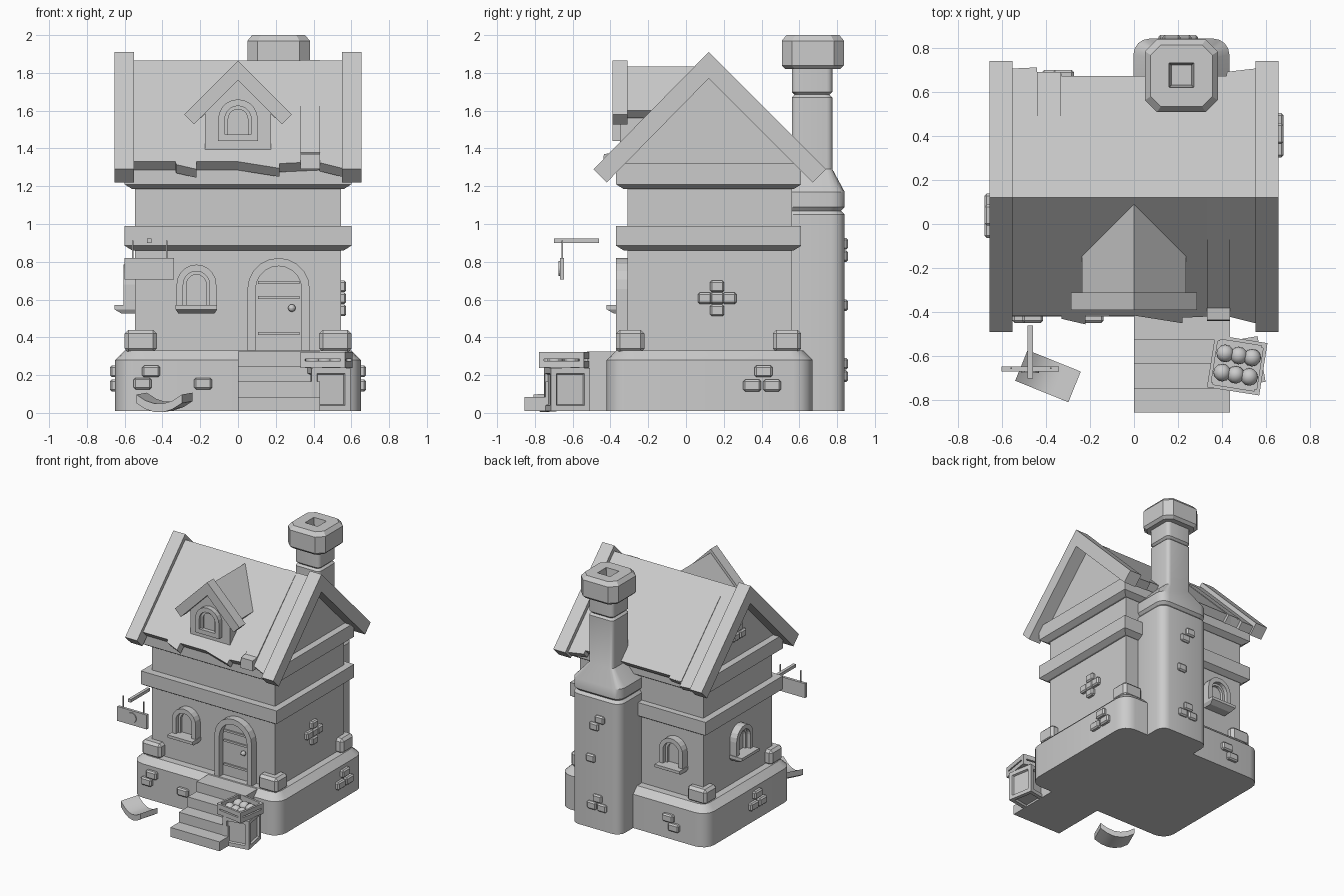
import bpy, bmesh
from math import sin, cos, pi, radians
from mathutils import Matrix, Vector

if "Cube" in bpy.data.objects:
    bpy.data.objects.remove(bpy.data.objects["Cube"])


def loft(name, rings, mat=None, smooth=False):
    """Skin a list of equal-length point rings and cap both ends."""
    bm = bmesh.new()
    vs = [[bm.verts.new(p) for p in r] for r in rings]
    n = len(vs[0])
    for a, b in zip(vs, vs[1:]):
        for i in range(n):
            j = (i + 1) % n
            bm.faces.new((a[i], a[j], b[j], b[i]))
    bm.faces.new(vs[0][::-1])
    bm.faces.new(vs[-1])
    bmesh.ops.recalc_face_normals(bm, faces=bm.faces)
    me = bpy.data.meshes.new(name)
    bm.to_mesh(me)
    bm.free()
    ob = bpy.data.objects.new(name, me)
    bpy.context.collection.objects.link(ob)
    if mat:
        me.transform(mat)
    if smooth:
        bpy.context.view_layer.objects.active = ob
        bpy.ops.object.select_all(action='DESELECT')
        ob.select_set(True)
        bpy.ops.object.shade_smooth_by_angle(angle=radians(35))
    return ob


def ring(x0, x1, y0, y1, z, r=0.0, seg=4):
    """Rectangle at height z with rounded corners."""
    if r == 0:
        return [(x0, y0, z), (x1, y0, z), (x1, y1, z), (x0, y1, z)]
    pts = []
    for k, (cx, cy) in enumerate([(x1 - r, y1 - r), (x0 + r, y1 - r), (x0 + r, y0 + r), (x1 - r, y0 + r)]):
        for s in range(seg + 1):
            a = (k + s / seg) * pi / 2
            pts.append((cx + r * cos(a), cy + r * sin(a), z))
    return pts


def prism(name, pts, axis, a, b, mat=None):
    """Extrude a 2D profile along x (pts are y,z) or along y (pts are x,z)."""
    put = (lambda p, d: (d, p[0], p[1])) if axis == 'x' else (lambda p, d: (p[0], d, p[1]))
    return loft(name, [[put(p, d) for p in pts] for d in (a, b)], mat)


def box(name, x0, x1, y0, y1, z0, z1, mat=None, bevel=0.0):
    ob = loft(name, [ring(x0, x1, y0, y1, z0), ring(x0, x1, y0, y1, z1)], mat)
    if bevel:
        m = ob.modifiers.new('bevel', 'BEVEL')
        m.width, m.segments = bevel, 1
    return ob


def turn(deg, x=0, y=0, z=0):
    return Matrix.Translation((x, y, z)) @ Matrix.Rotation(radians(deg), 4, 'Z')


# Stone base, walls and timber bands
loft('stone_base', [ring(-.65 + i, .65 - i, -.42 + i, .67 - i, z, .1 - i * .6)
                    for z, i in ((.01, 0), (.28, 0), (.33, .05))], smooth=True)
box('walls', -.545, .545, -.31, .56, .32, 1.3)
for name, z0, z1 in (('middle_band', .86, .99), ('top_band', 1.185, 1.32)):
    loft(name, [ring(-.56, .56, -.33, .57, z0), ring(-.6, .6, -.37, .61, z0 + .025),
                ring(-.6, .6, -.37, .61, z1)])
for sx in (-1, 1):
    for y0, y1 in ((-.37, -.22), (.46, .61)):
        xa, xb = sorted((sx * .43, sx * .6))
        box('corner_block', xa, xb, y0, y1, .32, .44, bevel=.02)

# Gable and roof slabs with uneven eaves
prism('gable', [(-.36, 1.31), (.12, 1.79), (.6, 1.31)], 'x', -.545, .545)


def roof_slab(name, side, stations, lift=0.0, t=.045):
    rings = []
    for x, d in stations:
        top = 1.865 + lift
        rings.append([(x, .12, top), (x, .12 + side * d, top - d),
                      (x, .12 + side * (d - t), top - d - t), (x, .12, top - 2 * t)])
    return loft(name, rings)


roof_slab('front_roof', -1, [(-.55, .535), (-.33, .535), (-.329, .55), (-.22, .575), (-.219, .535), (0, .535),
                             (.22, .57), (.221, .545), (.43, .535), (.431, .54), (.55, .57)])
roof_slab('back_roof', 1, [(-.55, .585), (-.44, .59), (-.439, .57), (-.33, .565), (-.329, .55), (.42, .55),
                           (.421, .57), (.55, .585)])
prism('front_roof_plank', [(.12, 1.868), (-.38, 1.378), (-.435, 1.37), (-.44, 1.29), (-.40, 1.29), (.12, 1.80)],
      'x', .33, .435)
prism('back_roof_plank', [(.19, 1.80), (.69, 1.303), (.65, 1.26), (.19, 1.72)], 'x', -.44, -.33)
for sx in (-1, 1):
    prism('barge_board', [(.12, 1.91), (.74, 1.29), (.67, 1.22), (.12, 1.77), (-.42, 1.22), (-.49, 1.29)],
          'x', sx * .55, sx * .655)

# Dormer
prism('dormer_body', [(-.175, 1.395), (.175, 1.395), (.175, 1.62), (0, 1.79), (-.175, 1.62)], 'y', -.35, .05)


def chevron(apex, w, t):
    return [(0, apex), (w, apex - w), (w - t / 2, apex - w - t / 2), (0, apex - t),
            (t / 2 - w, apex - w - t / 2), (-w, apex - w)]


prism('dormer_roof', chevron(1.835, .235, .08), 'y', -.32, .1)
prism('dormer_barge_board', chevron(1.865, .285, .105), 'y', -.39, -.31)


# Arched openings, built facing -y at distance d and turned to each wall
def arch(u, w, z0, spring, seg=10):
    return [(u - w, z0)] + [(u - w * cos(pi * i / seg), spring + w * sin(pi * i / seg))
                            for i in range(seg + 1)] + [(u + w, z0)]


def horseshoe(name, u, wo, wi, z0, spring, d, out, m):
    prism(name, arch(u, wo, z0, spring) + arch(u, wi, z0, spring)[::-1], 'y', -d + .01, -d - out, m)


def window(u, z0, spring, d, deg=0, sill=True, out=.06):
    m = turn(deg)
    horseshoe('window_frame', u, .105, .07, z0, spring, d, out, m)
    horseshoe('window_inner_frame', u, .072, .052, z0, spring, d, out * .5, m)
    prism('window_pane', arch(u, .055, z0, spring), 'y', -d + .01, -d - .008, m)
    if sill:
        loft('window_sill', [ring(u - .095, u + .095, -d - .07, -d + .01, z0 - .045),
                             ring(u - .11, u + .11, -d - .11, -d + .01, z0 - .022),
                             ring(u - .11, u + .11, -d - .11, -d + .01, z0)], m)
    else:
        box('window_bottom_rail', u - .075, u + .075, -d - out, -d + .01, z0, z0 + .035, m)


window(-.22, .57, .68, .31)
window(-.12, .57, .68, .545, -90)
window(.3, .57, .68, .56, 180)
window(0, 1.44, 1.555, .35, sill=False, out=.04)

# Door
horseshoe('door_frame', .215, .165, .122, .33, .655, .31, .06, None)
prism('door_panel', arch(.215, .124, .33, .655), 'y', -.3, -.32)
for z in (.42, .61, .69):
    box('door_batten', .105, .325, -.332, -.31, z - .008, z + .008)
bpy.ops.mesh.primitive_uv_sphere_add(segments=12, ring_count=8, radius=.02, location=(.285, -.34, .555))
bpy.context.object.name = 'door_knob'

# Steps
for i in range(4):
    box('step', 0, .435, -.855 + .11 * i, -.36, .01, .085 + .08 * i)

# Chimney stack and cap
stack = ((.01, .217, .5, .84, .07), (1.05, .217, .5, .84, .07), (1.07, .2, .5, .82, .06), (1.09, .217, .5, .84, .07),
         (1.17, .217, .5, .84, .07), (1.29, .11, .56, .775, .03), (1.67, .11, .56, .775, .03),
         (1.685, .095, .575, .76, .03), (1.7, .11, .56, .775, .03), (1.84, .11, .56, .775, .03))
loft('chimney_stack', [ring(.215 - h, .215 + h, a, b, z, r) for z, h, a, b, r in stack], smooth=True)
loft('chimney_cap', [ring(.215 - h, .215 + h, .672 - h, .672 + h, z, h * .33, 1)
                     for z, h in ((1.82, .145), (1.84, .165), (1.97, .165), (2.0, .14))]
     + [ring(.215 - h, .215 + h, .675 - h, .675 + h, z, .002, 1) for z, h in ((2.0, .056), (1.88, .045))])


# Exposed bricks: wall turn, wall distance, then (sideways, height) centres
def bricks(deg, d, spots, w=.095, h=.062):
    for u, z in spots:
        box('brick', u - w / 2, u + w / 2, -d - .028, -d + .03, z - h / 2, z + h / 2, turn(deg), .01)


bricks(0, .42, [(-.46, .22), (-.505, .155), (-.185, .155)])
bricks(90, .65, [(.41, .22), (.35, .145), (.455, .145)])
bricks(-90, .65, [(-.04, .22), (-.09, .145), (.015, .145)])
bricks(180, .67, [(.32, .18), (.37, .115)])
bricks(90, .545, [(.165, .67), (.1, .607), (.165, .607), (.23, .607), (.165, .543)], .075)
bricks(-90, .545, [(-.13, 1.56), (-.17, 1.495), (-.09, 1.495)], .08)
bricks(180, .83, [(-.17, .895), (-.22, .83), (-.25, .57), (-.19, .26), (-.15, .195), (-.24, .195)], .08)

# Hanging sign
box('sign_arm', -.482, -.458, -.7, -.46, .9, .924)
box('sign_board', -.6, -.34, -.668, -.646, .705, .82)
for x in (-.557, -.377):
    box('sign_rod', x - .004, x + .004, -.658, -.65, .8, .912)
bpy.ops.mesh.primitive_cylinder_add(vertices=20, radius=.04, depth=.012, location=(-.47, -.669, .765),
                                    rotation=(pi / 2, 0, 0))
bpy.context.object.name = 'sign_disc'

# Fallen curved roof tile
loft('fallen_tile', [[(.13 * t, y, .05 * t * t + z) for y, z in ((-.075, 0), (.075, .01), (.075, .055), (-.075, .045))]
                     for t in (-1, -.6, -.2, .2, .6, 1)], turn(-22, -.39, -.69, .002), smooth=True)

# Lower crate with inset panels
crate = box('lower_crate', -.105, .105, -.105, .105, .01, .238, turn(10, .475, -.63, 0))
bm = bmesh.new()
bm.from_mesh(crate.data)
bmesh.ops.inset_individual(bm, faces=bm.faces[:], thickness=.042, depth=0)
big = [f for f in bm.faces if all(len(e.link_faces) == 2 for e in f.edges) and
       max(abs(c) for c in f.normal) > .9 and f.calc_area() > .012]
bmesh.ops.inset_individual(bm, faces=big, thickness=.008, depth=-.015)
bm.to_mesh(crate.data)
bm.free()

# Upper fruit crate: floor, slats, posts and fruit
base = turn(-9, .468, -.64, 0)
box('fruit_crate_floor', -.112, .112, -.112, .112, .238, .255, base)
for k in range(4):
    m = base @ turn(90 * k)
    for z in (.24, .286):
        box('fruit_crate_slat', -.12, .12, -.12, -.104, z, z + .036, m)
    box('fruit_crate_post', -.12, -.095, -.12, -.095, .238, .322, m)
for i in (-1, 0, 1):
    for j in (-.5, .5):
        bpy.ops.mesh.primitive_uv_sphere_add(segments=12, ring_count=8, radius=.04,
                                             location=base @ Vector((i * .062, j * .088, .28)))
        bpy.context.object.name = 'fruit'
        bpy.ops.object.shade_smooth()
